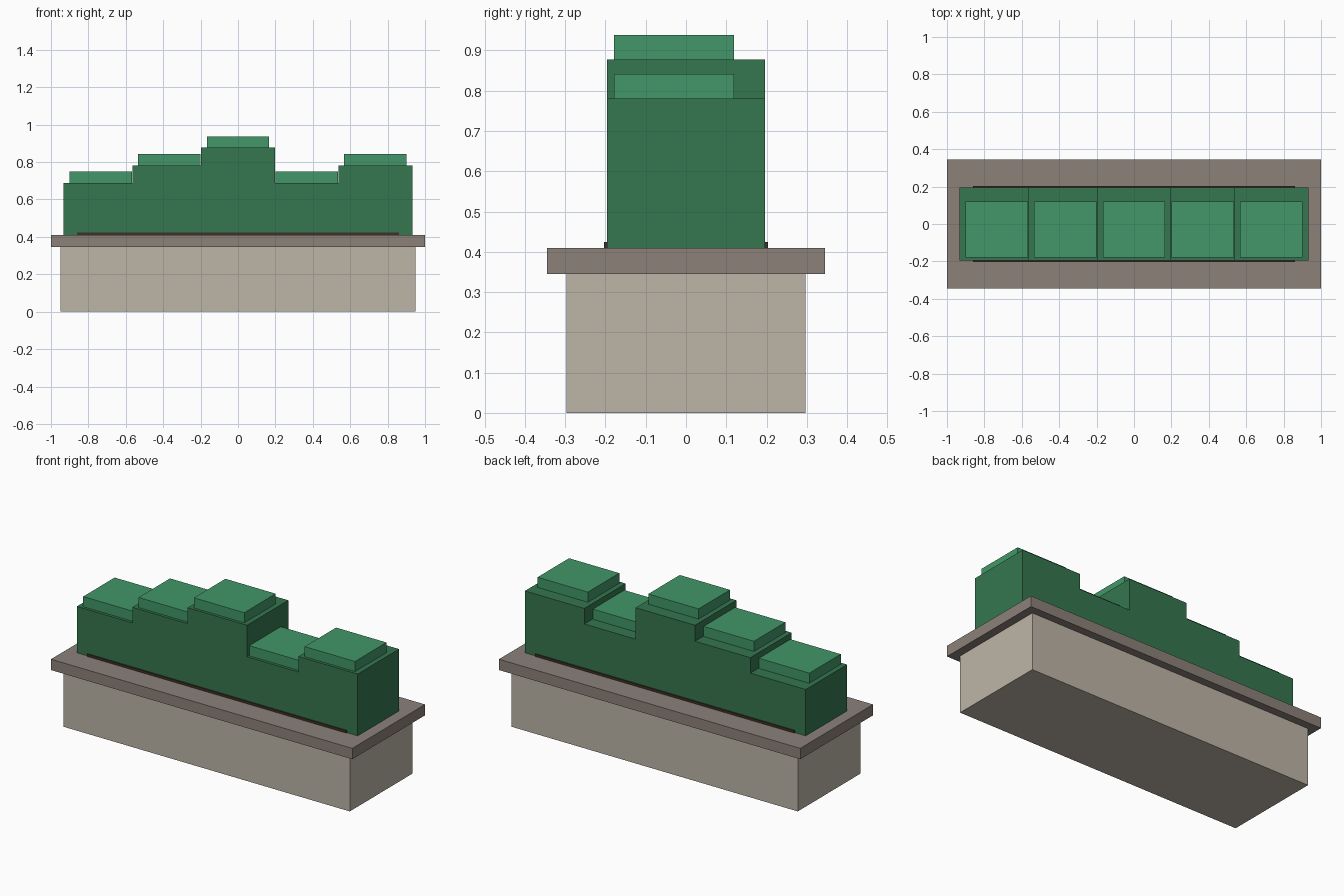
import bpy

if "Cube" in bpy.data.objects:
    bpy.data.objects.remove(bpy.data.objects["Cube"])


def material(name, rgb):
    m = bpy.data.materials.new(name)
    m.diffuse_color = (*rgb, 1.0)
    m.use_nodes = True
    m.node_tree.nodes["Principled BSDF"].inputs["Base Color"].default_value = m.diffuse_color
    return m


def box(name, lo, hi, mat):
    """Axis-aligned box between two corners."""
    centre = [(a + b) / 2 for a, b in zip(lo, hi)]
    bpy.ops.mesh.primitive_cube_add(size=1, location=centre)
    ob = bpy.context.object
    ob.name = name
    ob.scale = [b - a for a, b in zip(lo, hi)]
    bpy.ops.object.transform_apply(location=False, rotation=False, scale=True)
    ob.data.materials.append(mat)
    return ob


stone = material("stone", (0.51, 0.46, 0.39))
rim_stone = material("rim_stone", (0.26, 0.22, 0.19))
soil = material("soil", (0.05, 0.03, 0.02))
leaf = material("leaf", (0.035, 0.18, 0.078))
leaf_light = material("leaf_light", (0.055, 0.31, 0.138))

# Planter: trough, overhanging rim, strip of soil
box("planter_trough", (-0.95, -0.297, 0), (0.95, 0.297, 0.345), stone)
box("planter_rim", (-1, -0.345, 0.345), (1, 0.345, 0.41), rim_stone)
box("soil_strip", (-0.86, -0.203, 0.40), (0.86, 0.203, 0.424), soil)

# Hedge: five overlapping blocks of varying height, each with a lighter cap
tops = (0.688, 0.781, 0.877, 0.688, 0.781)
for i, top in enumerate(tops):
    x = (i - 2) * 0.3675
    box(f"hedge_block_{i + 1}", (x - 0.197, -0.196, 0.41), (x + 0.197, 0.196, top), leaf)
    box(f"hedge_cap_{i + 1}", (x - 0.167, -0.179, top - 0.01), (x + 0.167, 0.119, top + 0.061), leaf_light)
